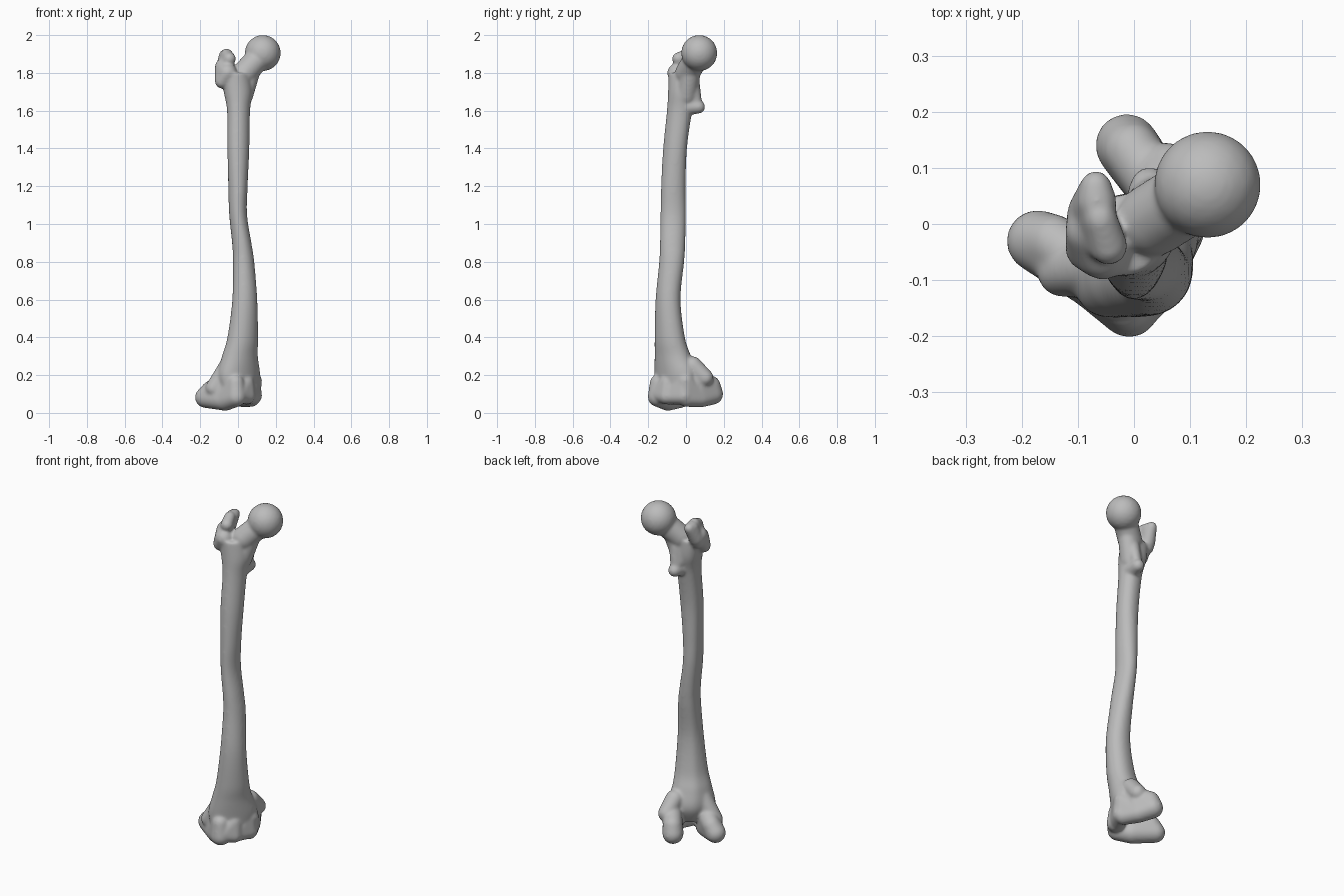
import bpy, bmesh, math
from mathutils import Vector

R2 = math.sqrt(0.5)
bm = bmesh.new()


def twist(u, v, z):
    """Knee frame (u inner side, v rear) to world."""
    return Vector(((u - v) * R2, (u + v) * R2, z))


def same(x, y, z):
    return Vector((x, y, z))


def hull(balls, frame=same):
    """Smooth solid wrapped around balls (a, b, z, radius)."""
    part = bmesh.new()
    for a, b, z, r in balls:
        made = bmesh.ops.create_icosphere(part, subdivisions=3, radius=r)
        bmesh.ops.translate(part, verts=made["verts"], vec=frame(a, b, z))
    pts = [v.co.copy() for v in part.verts]
    part.free()
    new = [bm.verts.new(p) for p in pts]
    out = bmesh.ops.convex_hull(bm, input=new)
    junk = {g for g in out["geom_interior"] + out["geom_unused"]
            if isinstance(g, bmesh.types.BMVert)}
    bmesh.ops.delete(bm, geom=list(junk), context="VERTS")


def spline(rows, steps=6):
    """Catmull-Rom through the section table."""
    res = []
    for i in range(len(rows) - 1):
        p0, p1 = rows[max(i - 1, 0)], rows[i]
        p2, p3 = rows[i + 1], rows[min(i + 2, len(rows) - 1)]
        for s in range(steps):
            t = s / steps
            res.append([0.5 * (2 * b + (c - a) * t + (2 * a - 5 * b + 4 * c - d) * t * t
                               + (3 * b - a - 3 * c + d) * t ** 3)
                        for a, b, c, d in zip(p0, p1, p2, p3)])
    return res + [list(rows[-1])]


# Shaft sections: z, centre x, centre y, half width x, half width y, skew
sections = [
    (0.11, 0.01, -0.07, 0.090, 0.090, 0.50),
    (0.20, 0.005, -0.055, 0.112, 0.112, 0.42),
    (0.30, 0.010, -0.070, 0.095, 0.096, 0.25),
    (0.40, 0.025, -0.086, 0.081, 0.080, 0.18),
    (0.60, 0.036, -0.095, 0.066, 0.066, 0.10),
    (0.80, 0.030, -0.076, 0.056, 0.066, 0.05),
    (0.90, 0.020, -0.071, 0.051, 0.067, 0.0),
    (1.05, 0.001, -0.068, 0.047, 0.067, 0.0),
    (1.20, 0.000, -0.067, 0.051, 0.065, 0.0),
    (1.40, 0.002, -0.058, 0.058, 0.063, 0.10),
    (1.60, 0.003, -0.034, 0.061, 0.067, 0.10),
    (1.70, 0.000, -0.020, 0.076, 0.075, 0.10),
    (1.80, -0.015, -0.020, 0.075, 0.072, 0.10),
]
N = 40
rings = []
for z, cx, cy, rx, ry, k in spline(sections):
    ring = []
    for i in range(N):
        t = math.tau * i / N
        x, y = rx * math.cos(t), ry * math.sin(t + k)
        # rough ridge along the rear of the shaft
        ridge = 1 + 0.10 * max(0, math.cos(math.atan2(y, x) - 0.75 * math.pi)) ** 10
        ring.append(bm.verts.new((cx + x * ridge, cy + y * ridge, z)))
    rings.append(ring)
for lo, hi in zip(rings, rings[1:]):
    for i in range(N):
        j = (i + 1) % N
        bm.faces.new((lo[i], lo[j], hi[j], hi[i]))
bm.faces.new(rings[0][::-1])
bm.faces.new(rings[-1])

# Ball head and neck
hull([(0.131, 0.070, 1.905, 0.096)])
hull([(0.115, 0.058, 1.885, 0.066), (0.035, 0.008, 1.80, 0.066)])
hull([(0.075, 0.030, 1.83, 0.050), (0.020, 0.000, 1.68, 0.060)])

# Greater trochanter: outer bulge, top crest and rear tip
hull([(-0.085, -0.045, 1.755, 0.038), (-0.075, -0.010, 1.83, 0.048),
      (-0.055, -0.050, 1.80, 0.050)])
hull([(-0.080, 0.005, 1.80, 0.042), (-0.045, -0.040, 1.875, 0.034),
      (-0.060, 0.010, 1.90, 0.030)])
hull([(-0.080, 0.020, 1.82, 0.040), (-0.066, 0.040, 1.89, 0.036),
      (-0.068, 0.068, 1.895, 0.028)])

# Lesser trochanter with the crest running up to the neck
hull([(0.028, 0.066, 1.620, 0.036), (0.020, 0.005, 1.62, 0.045)])
hull([(0.028, 0.060, 1.630, 0.026), (0.040, 0.035, 1.75, 0.038),
      (0.010, 0.000, 1.72, 0.050)])

# Outer condyle: front lip, sole, rear lobe
hull([(-0.112, -0.095, 0.16, 0.045), (-0.112, -0.100, 0.085, 0.053),
      (-0.115, -0.020, 0.069, 0.058)], twist)
hull([(-0.115, -0.020, 0.069, 0.058), (-0.143, 0.100, 0.082, 0.056),
      (-0.125, 0.080, 0.120, 0.050), (-0.110, -0.010, 0.16, 0.055)], twist)

# Inner condyle: front shoulder, sole, rear lobe
hull([(0.055, -0.060, 0.17, 0.046), (0.050, -0.050, 0.080, 0.048),
      (0.075, 0.030, 0.080, 0.052)], twist)
hull([(0.075, 0.030, 0.080, 0.052), (0.090, 0.108, 0.100, 0.057),
      (0.090, 0.095, 0.145, 0.052), (0.075, 0.010, 0.185, 0.050)], twist)

# Side knobs above the condyles
hull([(0.112, 0.030, 0.185, 0.046), (0.060, -0.010, 0.25, 0.050)], twist)
hull([(-0.150, 0.030, 0.130, 0.046), (-0.090, -0.020, 0.25, 0.050)], twist)

# Kneecap groove bridging both condyles at the front
hull([(-0.100, -0.105, 0.10, 0.046), (-0.040, -0.105, 0.09, 0.046),
      (-0.040, -0.095, 0.16, 0.046)], twist)
hull([(-0.040, -0.095, 0.09, 0.046), (0.050, -0.065, 0.09, 0.046),
      (0.040, -0.060, 0.17, 0.048)], twist)

# One fused, smoothed bone
mesh = bpy.data.meshes.new("thigh_bone")
bmesh.ops.recalc_face_normals(bm, faces=bm.faces[:])
bm.to_mesh(mesh)
bm.free()
bone = bpy.data.objects.new("thigh_bone", mesh)
bpy.context.collection.objects.link(bone)

grey = bpy.data.materials.new("bone_grey")
grey.diffuse_color = (0.5, 0.5, 0.5, 1)
mesh.materials.append(grey)

fuse = bone.modifiers.new("fuse", "REMESH")
fuse.mode = "VOXEL"
fuse.voxel_size = 0.007
fuse.use_smooth_shade = True
soften = bone.modifiers.new("soften", "SMOOTH")
soften.factor = 0.5
soften.iterations = 14
